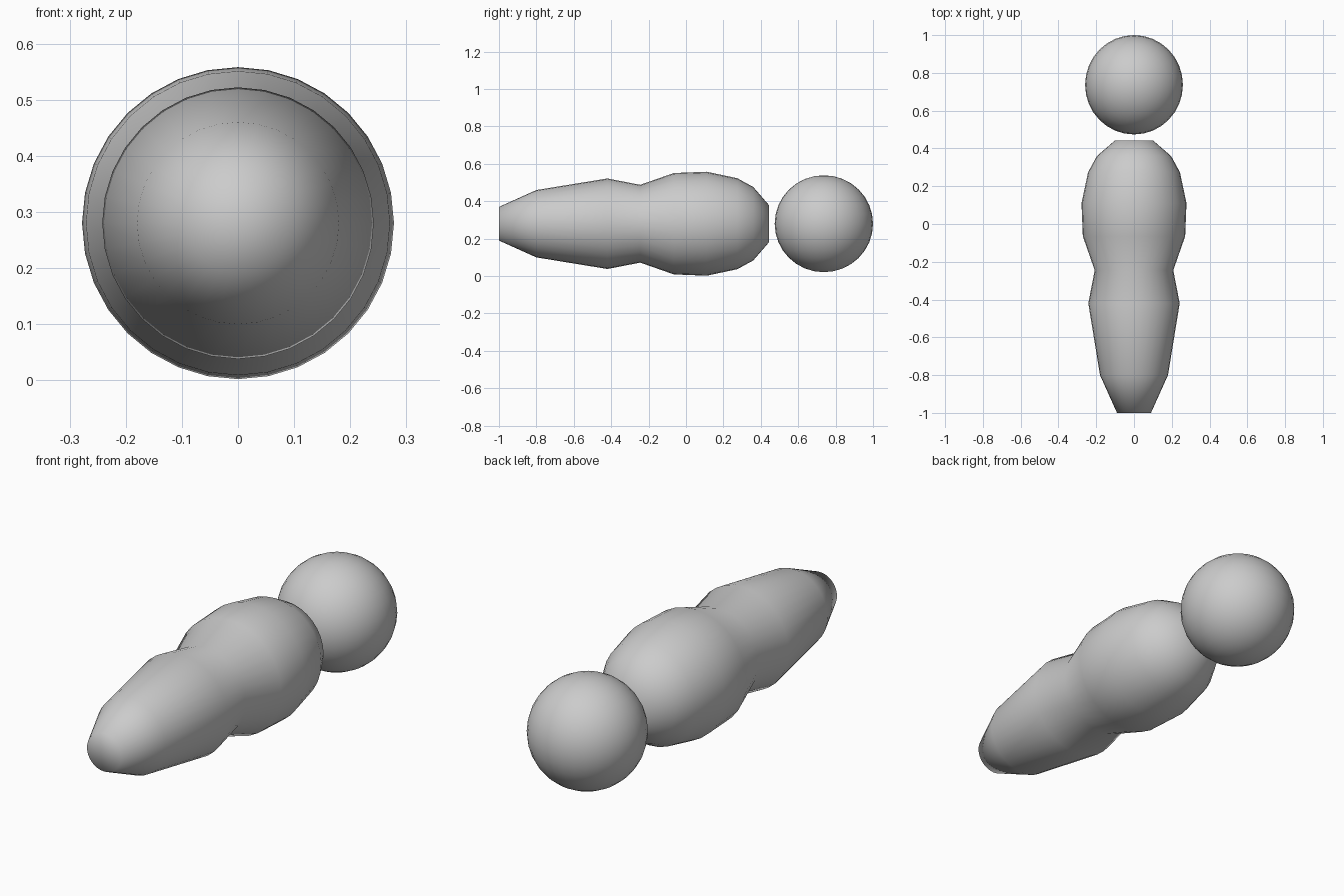
import bpy, bmesh
from math import pi
from mathutils import Matrix, Vector

if "Cube" in bpy.data.objects:
    bpy.data.objects.remove(bpy.data.objects["Cube"])

AXIS_Z = 0.28


def finish(bm, name):
    bmesh.ops.recalc_face_normals(bm, faces=bm.faces)
    for f in bm.faces:
        f.smooth = True
    mesh = bpy.data.meshes.new(name)
    bm.to_mesh(mesh)
    bm.free()
    obj = bpy.data.objects.new(name, mesh)
    bpy.context.collection.objects.link(obj)
    return obj


def lathe_y(name, profile, sides):
    """Revolve (y, radius) pairs around the horizontal long axis."""
    bm = bmesh.new()
    verts = [bm.verts.new((0, y, AXIS_Z + r)) for y, r in profile]
    edges = [bm.edges.new(pair) for pair in zip(verts, verts[1:])]
    bmesh.ops.spin(bm, geom=verts + edges, cent=(0, 0, AXIS_Z), axis=(0, 1, 0),
                   angle=2 * pi, steps=sides, use_merge=True)
    bmesh.ops.remove_doubles(bm, verts=bm.verts, dist=1e-5)
    return finish(bm, name)


# waisted body: tapered tail swelling into a rounded trunk, flat ends
lathe_y("body", [(-1.0, 0), (-1.0, 0.09), (-0.8, 0.18), (-0.42, 0.242),
                 (-0.245, 0.208), (-0.065, 0.271), (0.11, 0.278),
                 (0.275, 0.243), (0.36, 0.196), (0.443, 0.1), (0.443, 0)], 32)

# separate ball at the far end
bm = bmesh.new()
bmesh.ops.create_uvsphere(bm, u_segments=32, v_segments=16, radius=1)
bmesh.ops.transform(bm, verts=bm.verts,
                    matrix=Matrix.LocRotScale(Vector((0, 0.737, AXIS_Z)), None,
                                              Vector((0.259, 0.263, 0.259))))
finish(bm, "ball")
